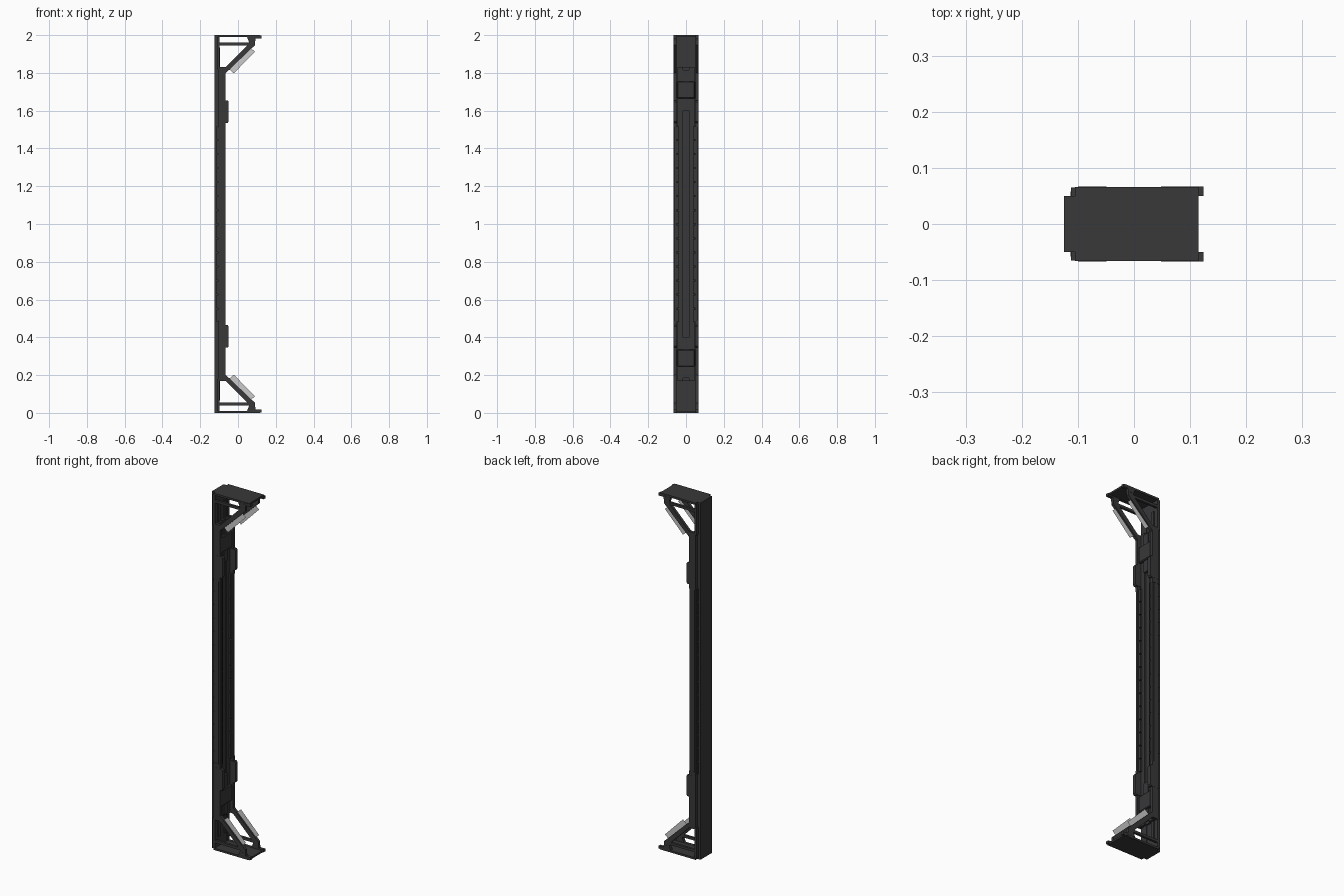
import bpy, bmesh

if "Cube" in bpy.data.objects:
    bpy.data.objects.remove(bpy.data.objects["Cube"])

def material(name, rgb):
    m = bpy.data.materials.new(name)
    m.diffuse_color = (*rgb, 1)
    m.use_nodes = True
    m.node_tree.nodes["Principled BSDF"].inputs["Base Color"].default_value = m.diffuse_color
    return m

DARK = material("dark_metal", (0.040, 0.040, 0.042))
GLOW = material("pale_panel", (0.95, 0.95, 0.97))

def finish(name, bm, mat, bevel=0):
    bmesh.ops.recalc_face_normals(bm, faces=bm.faces)
    me = bpy.data.meshes.new(name)
    bm.to_mesh(me)
    bm.free()
    me.materials.append(mat)
    ob = bpy.data.objects.new(name, me)
    bpy.context.collection.objects.link(ob)
    if bevel:
        b = ob.modifiers.new("edge", 'BEVEL')
        b.width, b.segments = bevel, 1
    return ob

def add_prism(bm, pts, y0, y1):
    """Extrude an x-z outline from y0 to y1."""
    a = [bm.verts.new((x, y0, z)) for x, z in pts]
    b = [bm.verts.new((x, y1, z)) for x, z in pts]
    bm.faces.new(a)
    bm.faces.new(b[::-1])
    for i in range(len(a)):
        j = (i + 1) % len(a)
        bm.faces.new((a[i], a[j], b[j], b[i]))

def rect(x0, x1, z0, z1):
    return [(x0, z0), (x1, z0), (x1, z1), (x0, z1)]

def prism(name, pts, y0, y1, sides=False, ends=False, bevel=0):
    """Prism, optionally repeated on both sides (y) and both ends (z)."""
    bm = bmesh.new()
    for flip in ((False, True) if ends else (False,)):
        p = [(x, 2 - z) for x, z in pts] if flip else pts
        add_prism(bm, p, y0, y1)
        if sides:
            add_prism(bm, p, -y1, -y0)
    return finish(name, bm, DARK, bevel)

# Full-height spine, and the rails standing on its inner face
prism("back_spine", rect(-0.125, -0.100, 0, 2), -0.05, 0.05)
prism("spine_rails", rect(-0.100, -0.082, 0.17, 1.83), 0.017, 0.045, sides=True)
prism("centre_groove_floor", rect(-0.100, -0.090, 0.17, 1.83), -0.017, 0.017)

# Side walls with chamfered ends flowing into the brackets
prism("side_walls", [(-0.105, 0), (-0.100, 0), (-0.100, 0.17), (-0.065, 0.17),
                     (-0.065, 1.83), (-0.100, 1.83), (-0.100, 2), (-0.105, 2)],
      0.05, 0.062, sides=True)
prism("outer_wall_ends", rect(-0.105, -0.065, 0.17, 0.49), 0.062, 0.066,
      sides=True, ends=True)
prism("outer_wall_strip", rect(-0.098, -0.074, 0.49, 1.51), 0.062, 0.065, sides=True)

# Segmented strips along the inner channel and the rear ledge
bm = bmesh.new()
count, start, pitch = 14, 0.48, 0.0745
for i in range(count):
    z = start + i * pitch
    for s in (-1, 1):
        for x0, x1, ya, yb in ((-0.082, -0.071, 0.036, 0.05),
                               (-0.113, -0.105, 0.05, 0.058)):
            add_prism(bm, rect(x0, x1, z, z + pitch - 0.006), min(s*ya, s*yb), max(s*ya, s*yb))
finish("segment_strips", bm, DARK)

# Raised pads on the walls and clamp boxes inside the channel
prism("wall_pads", [(-0.1, 0.345), (-0.055, 0.345), (-0.049, 0.353), (-0.049, 0.457),
                    (-0.055, 0.465), (-0.1, 0.465)], 0.047, 0.0665, sides=True, ends=True)
prism("clamp_boxes", rect(-0.1, -0.068, 0.245, 0.335), -0.047, 0.047, ends=True, bevel=0.004)
prism("clamp_ribs", rect(-0.1, -0.076, 0.185, 0.40), -0.017, 0.017, ends=True)

# End plates and their edge rails
prism("end_plates", rect(-0.125, 0.115, 0, 0.010), -0.05, 0.05, ends=True)
prism("end_rails", rect(-0.105, 0.116, 0, 0.011), 0.05, 0.0655, sides=True, ends=True)
prism("rail_tips", rect(0.094, 0.1235, 0.003, 0.018), 0.0495, 0.0665, sides=True, ends=True)

# Triangular brackets: upright, crossbar, diagonal brace and foot block
prism("bracket_uprights", rect(-0.112, -0.098, 0.01, 0.18), 0.045, 0.065, sides=True, ends=True)
prism("bracket_crossbars", rect(-0.1, 0.065, 0.040, 0.054), 0.05, 0.063, sides=True, ends=True)
prism("bracket_braces", [(-0.098, 0.17), (-0.066, 0.17), (0.058, 0.046), (0.058, 0.03),
                         (0.091, 0.03), (0.091, 0.052), (-0.05, 0.187), (-0.065, 0.2),
                         (-0.098, 0.2)], 0.05, 0.0655, sides=True, ends=True)
prism("bracket_feet", [(0.048, 0.010), (0.096, 0.010), (0.091, 0.032), (0.058, 0.036)],
      0.05, 0.0665, sides=True, ends=True)
# Raised slats on the spine inside each bracket
bm = bmesh.new()
for s in (-1, 1):
    for z in (0.065, 1.825):
        add_prism(bm, rect(-0.100, -0.094, z, z + 0.11), s*0.028 - 0.01, s*0.028 + 0.01)
finish("spine_slats", bm, DARK)

# Thin pale panels standing off the braces
bm = bmesh.new()
panel = [(-0.053, 0.158), (0.042, 0.052), (0.093, 0.088), (-0.008, 0.200)]
panel = [(-0.049, 0.179), (0.067, 0.068), (0.090, 0.088), (-0.022, 0.202)]
for s in (-1, 1):
    for flip in (False, True):
        vs = [bm.verts.new((x, s*0.058, 2 - z if flip else z)) for x, z in panel]
        bm.faces.new(vs)
finish("light_panels", bm, GLOW)
